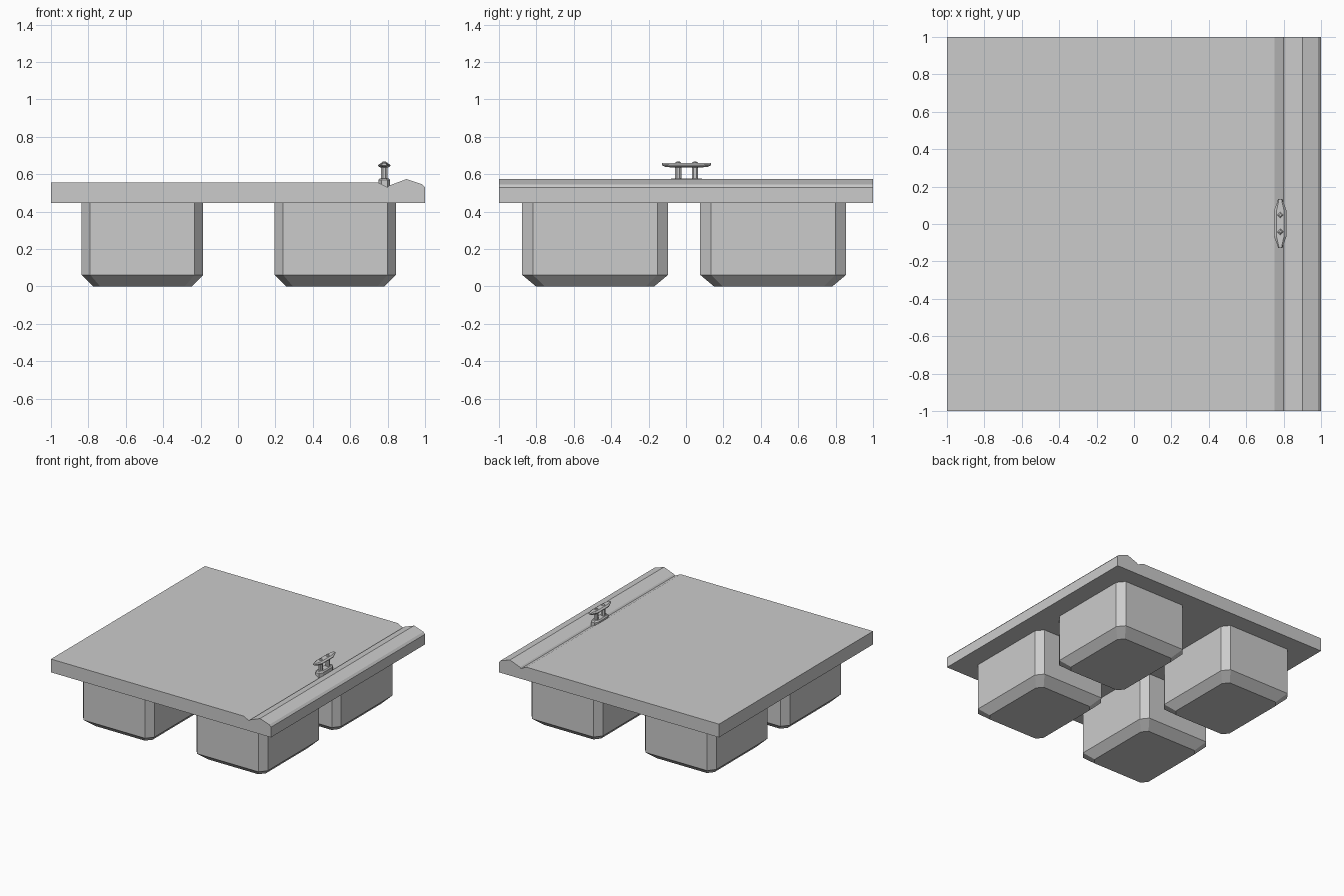
import bpy, bmesh
from math import pi, cos, sin

if "Cube" in bpy.data.objects:
    bpy.data.objects.remove(bpy.data.objects["Cube"])


def loft(name, rings):
    """Skin a list of equal-length point rings and cap both ends."""
    bm = bmesh.new()
    vs = [[bm.verts.new(p) for p in ring] for ring in rings]
    n = len(vs[0])
    for a, b in zip(vs, vs[1:]):
        for i in range(n):
            j = (i + 1) % n
            bm.faces.new((a[i], a[j], b[j], b[i]))
    bm.faces.new(vs[0])
    bm.faces.new(vs[-1])
    bmesh.ops.recalc_face_normals(bm, faces=bm.faces)
    me = bpy.data.meshes.new(name)
    bm.to_mesh(me)
    bm.free()
    ob = bpy.data.objects.new(name, me)
    bpy.context.collection.objects.link(ob)
    return ob


def octagon(cx, cy, z, hx, hy, kx, ky):
    """Rectangle with cut corners; kx, ky are the corner cut sizes."""
    return [(cx + x, cy + y, z) for x, y in (
        (hx, -hy + ky), (hx, hy - ky), (hx - kx, hy), (-hx + kx, hy),
        (-hx, hy - ky), (-hx, -hy + ky), (-hx + kx, -hy), (hx - kx, -hy))]


def ngon(cx, cy, z, r, n, turn=0.0):
    return [(cx + r * cos(turn + 2 * pi * i / n),
             cy + r * sin(turn + 2 * pi * i / n), z) for i in range(n)]


# Deck slab with groove and raised lip along the right edge
profile = [(-1, 0.446), (1, 0.446), (1, 0.53), (0.985, 0.546), (0.9, 0.574),
           (0.81, 0.54), (0.80, 0.53), (0.75, 0.555), (-1, 0.555)]
loft("deck", [[(x, y, z) for x, z in profile] for y in (-1, 1)])

# Four floats, tapered at the bottom
for side, cx in (("left", -0.511), ("right", 0.52)):
    for end, cy in (("front", -0.486), ("back", 0.466)):
        rings = []
        for z, s in ((0, 0.81), (0.062, 1), (0.446, 1)):
            rings.append(octagon(cx, cy, z, 0.325 * s, 0.39 * s,
                                 0.046 * s, 0.057 * s))
        loft(f"float_{end}_{side}", rings)

# Cleat base
CX, CY = 0.782, 0.003
loft("cleat_base", [octagon(CX, CY, z, hx, hy, 0.016, 0.03) for z, hx, hy in
                    ((0.53, 0.032, 0.09), (0.568, 0.032, 0.09),
                     (0.578, 0.024, 0.08))])

# Cleat posts and bolt heads
for i, dy in enumerate((-0.045, 0.045)):
    loft(f"cleat_post_{i + 1}", [ngon(CX, CY + dy, z, 0.018, 8, pi / 8)
                                 for z in (0.57, 0.645)])
    loft(f"cleat_bolt_{i + 1}", [ngon(CX, CY + dy, z, r, 4)
                                 for z, r in ((0.652, 0.018), (0.662, 0.016),
                                              (0.668, 0.007))])

# Cleat horn bar, tapering and lifting slightly at both tips
rings = []
for y, w, zc, h in ((-0.13, 0.012, 0.653, 0.006), (-0.115, 0.016, 0.65, 0.01),
                    (-0.07, 0.033, 0.647, 0.012), (0.07, 0.033, 0.647, 0.012),
                    (0.115, 0.016, 0.65, 0.01), (0.13, 0.012, 0.653, 0.006)):
    rings.append([(CX + a * w, CY + y, zc + b * h) for a, b in (
        (1, -0.3), (1, 0.2), (0.6, 1), (-0.6, 1),
        (-1, 0.2), (-1, -0.3), (-0.6, -1), (0.6, -1))])
loft("cleat_horns", rings)
